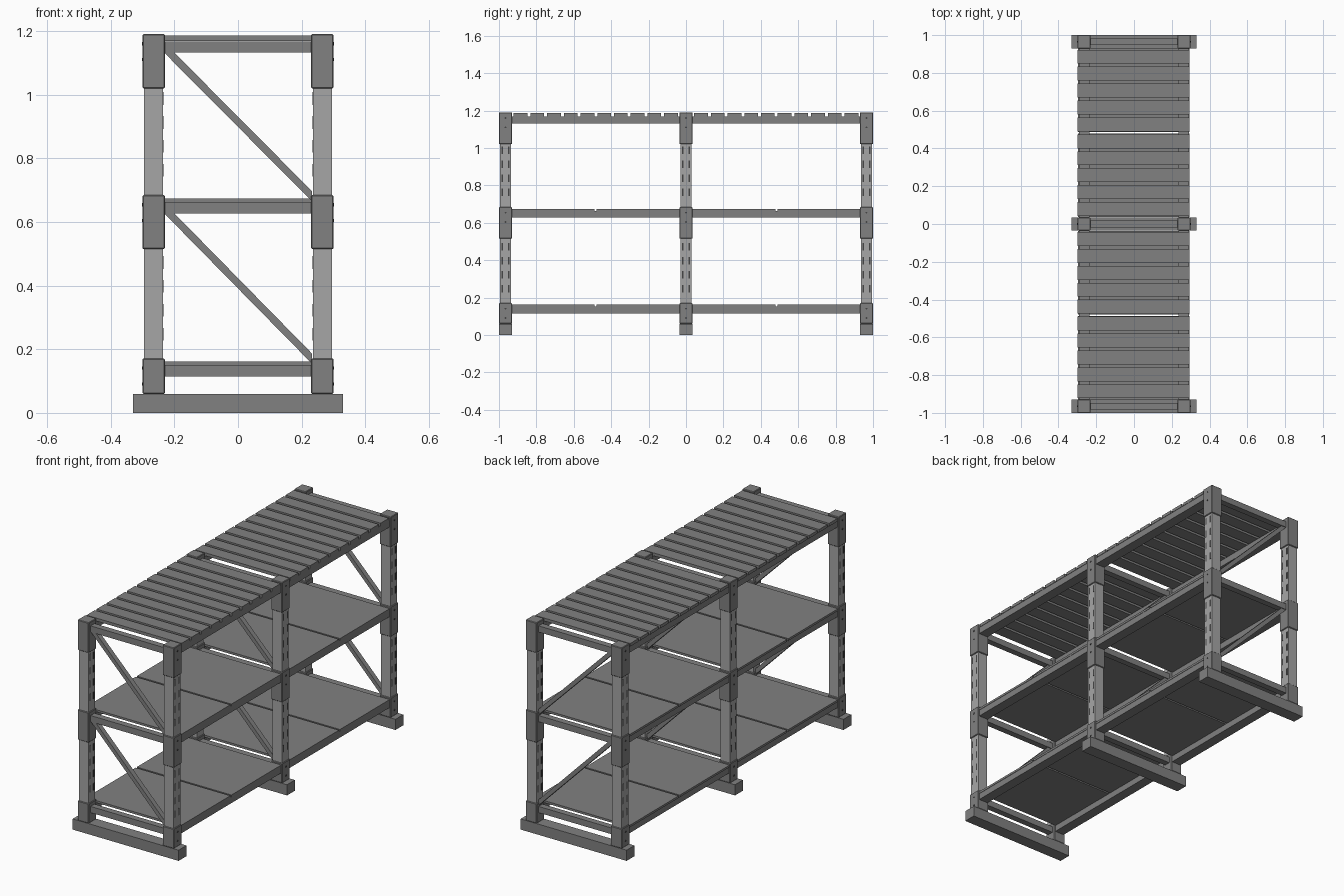
import bpy
import math

if "Cube" in bpy.data.objects:
    bpy.data.objects.remove(bpy.data.objects["Cube"])


def material(name, v):
    m = bpy.data.materials.new(name)
    m.diffuse_color = (v, v, v, 1)
    m.use_nodes = True
    m.node_tree.nodes["Principled BSDF"].inputs["Base Color"].default_value = m.diffuse_color
    return m


GREY = material("mid grey plastic", 0.22)
PALE = material("pale grey post", 0.38)
DARK = material("dark slot", 0.06)


def box(name, x, y, z, mat=GREY, bevel=0.0):
    """Box from (min, max) ranges on each axis."""
    bpy.ops.mesh.primitive_cube_add(size=1, location=[sum(r) / 2 for r in (x, y, z)])
    o = bpy.context.object
    o.name = name
    o.scale = [abs(r[1] - r[0]) for r in (x, y, z)]
    bpy.ops.object.transform_apply(location=False, rotation=False, scale=True)
    o.data.materials.append(mat)
    if bevel:
        b = o.modifiers.new("bevel", 'BEVEL')
        b.width = bevel
        b.segments = 1
    return o


def around(c, w):
    return (c - w / 2, c + w / 2)


def brace(y, ztop, zbot):
    """Diagonal bar, cut flush with the beam and the post collar."""
    t = 0.032
    prof = [(-0.232, ztop), (-0.232 + t, ztop), (0.232, zbot + t), (0.232, zbot)]
    verts = [(px, y + s, pz) for s in (-0.014, 0.014) for px, pz in prof]
    faces = [(0, 3, 2, 1)[::-1], (4, 5, 6, 7)[::-1]]
    faces += [(i, i + 4, (i + 1) % 4 + 4, (i + 1) % 4) for i in range(4)]
    me = bpy.data.meshes.new("diagonal_brace")
    me.from_pydata(verts, [], faces)
    me.materials.append(GREY)
    o = bpy.data.objects.new("diagonal_brace", me)
    bpy.context.collection.objects.link(o)
    bpy.context.view_layer.objects.active = o
    bpy.ops.object.select_all(action='DESELECT')
    o.select_set(True)
    bpy.ops.object.mode_set(mode='EDIT')
    bpy.ops.mesh.select_all(action='SELECT')
    bpy.ops.mesh.normals_make_consistent(inside=False)
    bpy.ops.object.mode_set(mode='OBJECT')


LEVELS = (0.115, 0.627, 1.132)          # underside of the beams
COLLARS = ((0.06, 0.171), (0.515, 0.684), (1.02, 1.19))

# three upright frames
for y in (-0.965, 0, 0.965):
    box("foot", (-0.33, 0.33), around(y, 0.07), (0, 0.06))
    for s in (-1, 1):
        box("post", around(s * 0.265, 0.06), around(y, 0.06), (0.06, 1.18), PALE)
        for z0, z1 in COLLARS:
            box("collar", around(s * 0.265, 0.07), around(y, 0.07), (z0, z1), GREY, 0.003)
            # small bolt heads on the outer face
            for dz in (0.03, 0.08):
                bpy.ops.mesh.primitive_cylinder_add(
                    vertices=8, radius=0.005, depth=0.002,
                    location=(s * 0.3005, y, z1 - dz), rotation=(0, math.pi / 2, 0))
                bpy.context.object.name = "bolt"
                bpy.context.object.data.materials.append(DARK)
        # slots down the outer and inner faces
        for zs in (0.21, 0.725):
            for k in range(4):
                zc = zs + 0.0375 + k * 0.075
                for dy in (-0.017, 0.017):
                    box("post_slot", around(s * 0.265, 0.0612), around(y + dy, 0.009),
                        around(zc, 0.04), DARK)
    for z in LEVELS:
        box("cross_beam", (-0.232, 0.232), around(y, 0.035), (z, z + 0.035))
    brace(y, 1.132, 0.665)
    brace(y, 0.627, 0.155)

# two bays of beams, shelf panels and top slats
for s in (-1, 1):
    ends = (0.035, 0.93)
    span = sorted(s * e for e in ends)
    for i, z in enumerate(LEVELS):
        for side in (-1, 1):
            box("side_beam", sorted((side * 0.235, side * 0.292)), span, (z, z + 0.037))
        if i < 2:
            for p in ((0.036, 0.478), (0.488, 0.929)):
                box("shelf_panel", (-0.296, 0.294), sorted(s * e for e in p),
                    (z + 0.035, z + 0.047))
    pitch = (ends[1] - ends[0]) / 10
    for k in range(10):
        a = ends[0] + k * pitch
        box("top_slat", (-0.298, 0.294), sorted((s * (a + 0.008), s * (a + pitch - 0.008))),
            (1.169, 1.186))
